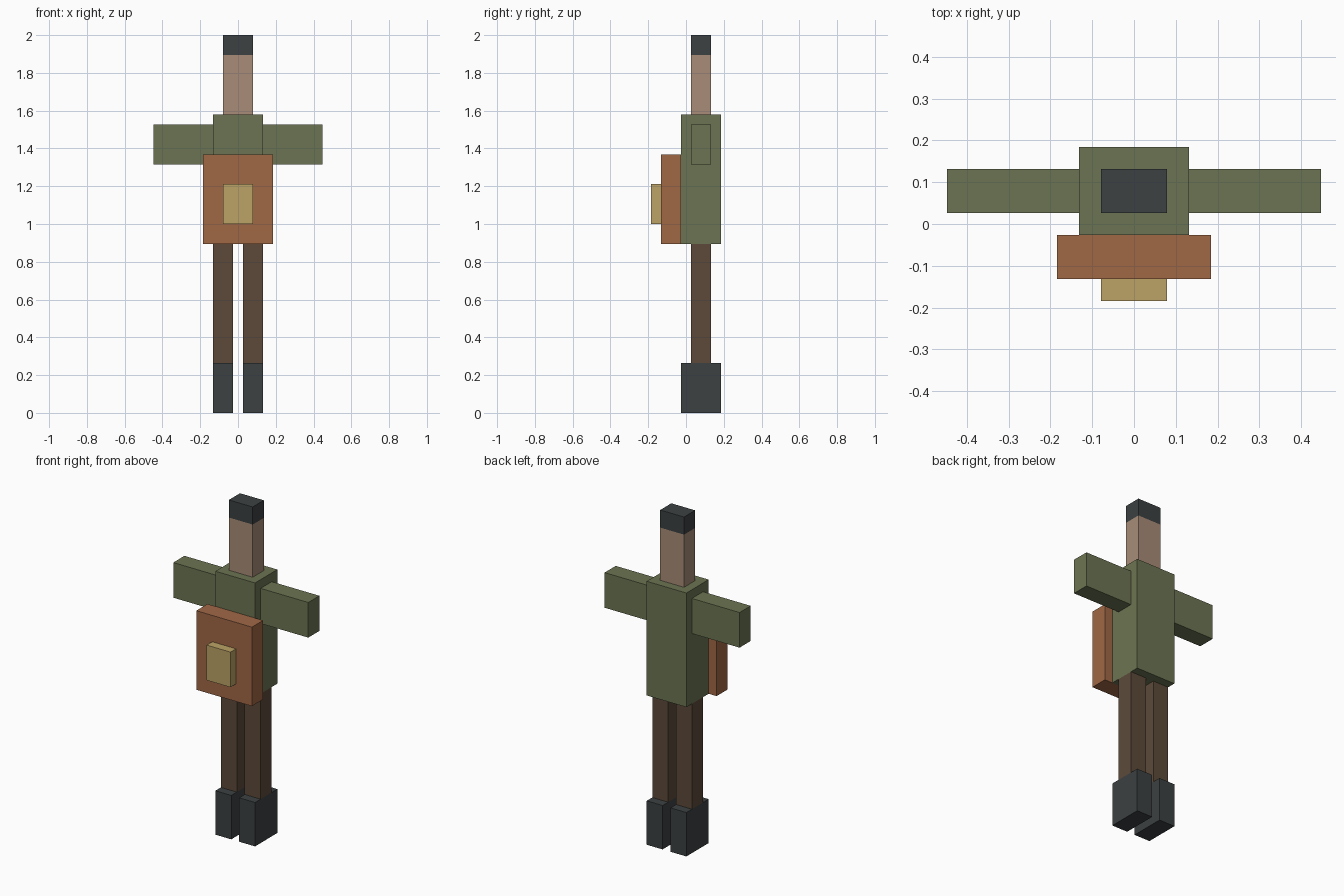
import bpy
from mathutils import Vector

cube = bpy.data.objects.get("Cube")
if cube:
    bpy.data.objects.remove(cube, do_unlink=True)

# The figure sits on a block grid, 38 units tall
U = 2 / 38


def linear(c):
    c /= 255
    return c / 12.92 if c <= 0.04045 else ((c + 0.055) / 1.055) ** 2.4


def material(name, r, g, b):
    m = bpy.data.materials.new(name)
    m.use_nodes = True
    col = (linear(r), linear(g), linear(b), 1)
    m.diffuse_color = col
    bsdf = m.node_tree.nodes["Principled BSDF"]
    bsdf.inputs["Base Color"].default_value = col
    bsdf.inputs["Roughness"].default_value = 0.9
    return m


def box(name, mat, low, high):
    """Box between two corners given in grid units."""
    low, high = Vector(low) * U, Vector(high) * U
    bpy.ops.mesh.primitive_cube_add(size=1, location=(low + high) / 2)
    ob = bpy.context.object
    ob.name = name
    ob.scale = high - low
    bpy.ops.object.transform_apply(location=False, rotation=False, scale=True)
    ob.data.materials.append(mat)
    return ob


def pair(name, mat, low, high):
    """Left box on +x and its mirror image on -x."""
    box("left_" + name, mat, low, high)
    box("right_" + name, mat, (-high[0], *low[1:]), (-low[0], *high[1:]))


green = material("olive_cloth", 108, 116, 82)
skin = material("skin", 168, 140, 120)
dark = material("charcoal", 60, 65, 66)
brown = material("dark_brown_cloth", 92, 74, 58)
rust = material("rust_leather", 160, 104, 70)
sand = material("sand", 188, 163, 102)

# Legs and boots
pair("boot", dark, (0.5, -0.5, 0), (2.5, 3.5, 5))
pair("leg", brown, (0.5, 0.5, 5), (2.5, 2.5, 17))

# Torso and outstretched arms
box("torso", green, (-2.5, -0.5, 17), (2.5, 3.5, 30))
pair("arm", green, (2.5, 0.5, 25), (8.5, 2.5, 29))

# Head with cap of hair
box("head", skin, (-1.5, 0.5, 30), (1.5, 2.5, 36))
box("hair", dark, (-1.5, 0.5, 36), (1.5, 2.5, 38))

# Pack on the front with its pocket
box("pack", rust, (-3.5, -2.5, 17), (3.5, -0.5, 26))
box("pack_pocket", sand, (-1.5, -3.5, 19), (1.5, -2.5, 23))
